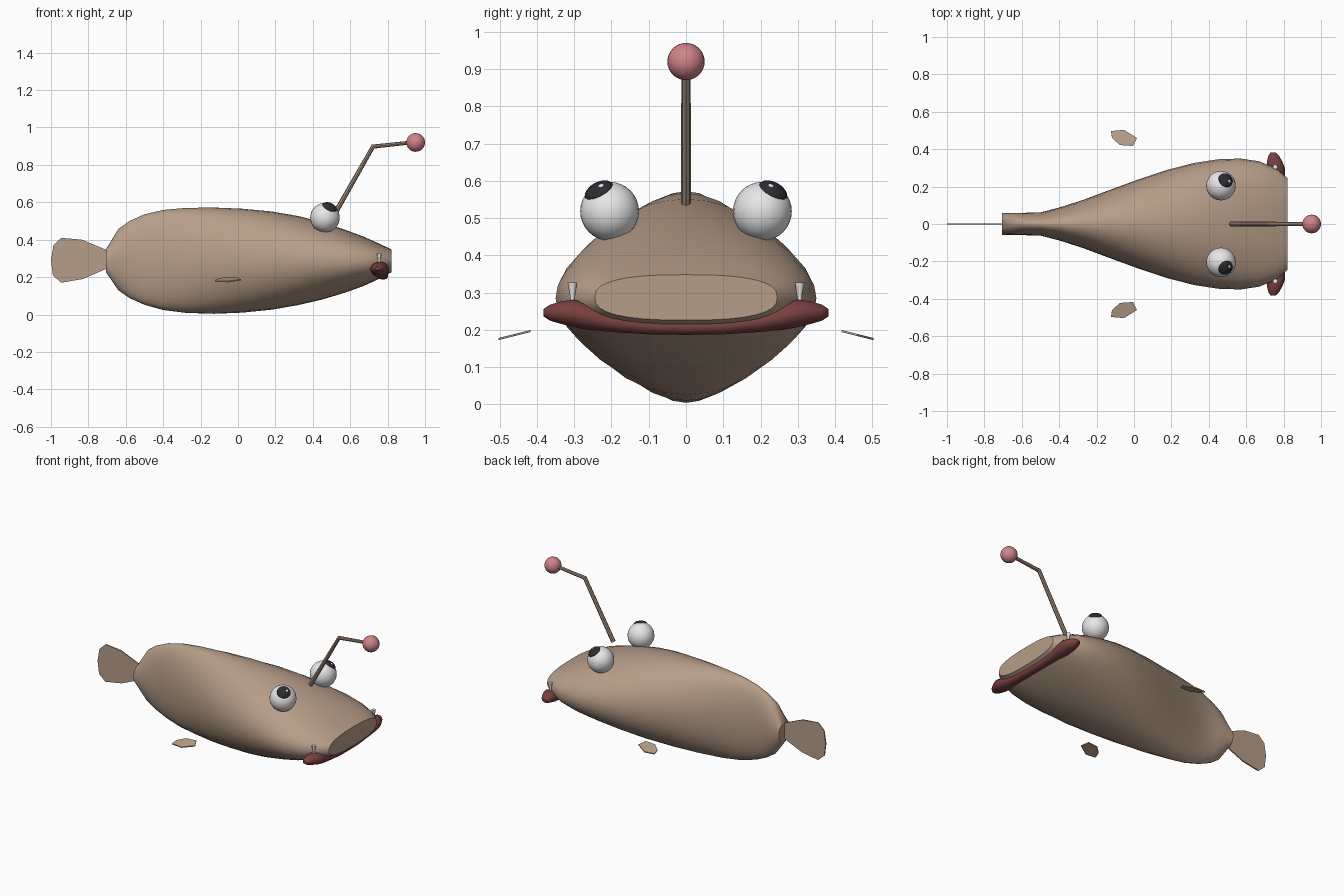
import bpy, bmesh, math
from mathutils import Vector

cube = bpy.data.objects.get("Cube")
if cube:
    bpy.data.objects.remove(cube, do_unlink=True)


def material(name, rgb):
    m = bpy.data.materials.new(name)
    m.use_nodes = True
    m.diffuse_color = (*rgb, 1)
    bsdf = next(n for n in m.node_tree.nodes if n.type == 'BSDF_PRINCIPLED')
    bsdf.inputs["Base Color"].default_value = (*rgb, 1)
    return m


TAN = material("tan skin", (0.47, 0.34, 0.25))
BROWN = material("brown rod", (0.36, 0.265, 0.20))
RED = material("dark red lip", (0.19, 0.052, 0.052))
PINK = material("pink lure", (0.62, 0.23, 0.25))
WHITE = material("white", (0.80, 0.80, 0.80))
BLACK = material("black pupil", (0.025, 0.025, 0.032))


def finish(name, bm, mat, smooth=None):
    bmesh.ops.recalc_face_normals(bm, faces=bm.faces)
    me = bpy.data.meshes.new(name)
    bm.to_mesh(me)
    bm.free()
    me.materials.append(mat)
    ob = bpy.data.objects.new(name, me)
    bpy.context.collection.objects.link(ob)
    if smooth:
        bpy.ops.object.select_all(action='DESELECT')
        ob.select_set(True)
        bpy.context.view_layer.objects.active = ob
        bpy.ops.object.shade_smooth_by_angle(angle=math.radians(smooth))
    return ob


def loft(name, rings, mat, smooth=None):
    """Skin a list of equal-length point rings and cap both ends."""
    bm = bmesh.new()
    loops = [[bm.verts.new(p) for p in ring] for ring in rings]
    n = len(loops[0])
    for a, b in zip(loops, loops[1:]):
        for i in range(n):
            j = (i + 1) % n
            bm.faces.new((a[i], a[j], b[j], b[i]))
    bm.faces.new(loops[0])
    bm.faces.new(loops[-1])
    return finish(name, bm, mat, smooth)


def plate(name, points, offset, mat):
    """Thin flat fin: the outline is extruded by the offset vector."""
    off = Vector(offset)
    return loft(name, [[Vector(p) - off / 2 for p in points],
                       [Vector(p) + off / 2 for p in points]], mat)


def ball(name, center, radius, mat, squash=None, axis=(0, 0, 1)):
    """Sphere, optionally flattened along an axis."""
    bm = bmesh.new()
    bmesh.ops.create_uvsphere(bm, u_segments=24, v_segments=16, radius=radius)
    if squash:
        bmesh.ops.scale(bm, vec=(1, 1, squash), verts=bm.verts)
    rot = Vector((0, 0, 1)).rotation_difference(Vector(axis))
    for v in bm.verts:
        v.co = rot @ v.co + Vector(center)
    return finish(name, bm, mat, 60)


def superellipse(n, hw, hz, power):
    pts = []
    for i in range(n):
        t = 2 * math.pi * i / n
        c, s = math.cos(t), math.sin(t)
        pts.append((hw * math.copysign(abs(c) ** (2 / power), c),
                    hz * math.copysign(abs(s) ** (2 / power), s)))
    return pts


# Body: stations of x, half width, bottom z, top z, roundness power
stations = [
    (-0.705, 0.060, 0.225, 0.350, 2), (-0.64, 0.060, 0.130, 0.457, 2),
    (-0.58, 0.060, 0.088, 0.500, 2), (-0.50, 0.062, 0.052, 0.536, 2),
    (-0.40, 0.088, 0.024, 0.559, 2), (-0.28, 0.126, 0.009, 0.570, 2),
    (-0.13, 0.182, 0.004, 0.572, 2), (0.02, 0.237, 0.010, 0.566, 2),
    (0.18, 0.290, 0.026, 0.551, 2), (0.32, 0.326, 0.050, 0.527, 2),
    (0.45, 0.346, 0.080, 0.494, 2), (0.57, 0.350, 0.116, 0.454, 2.1),
    (0.67, 0.335, 0.152, 0.417, 2.2), (0.76, 0.298, 0.193, 0.377, 2.4),
    (0.82, 0.245, 0.226, 0.348, 2.6)]
loft("body", [[(x, y, (lo + hi) / 2 + z)
               for y, z in superellipse(32, hw, (hi - lo) / 2, p)]
              for x, hw, lo, hi, p in stations], TAN, 40)

# Tail fin
tail = [(-0.69, 0.34), (-0.835, 0.40), (-0.945, 0.41), (-0.987, 0.37), (-1.0, 0.29),
        (-0.99, 0.21), (-0.945, 0.17), (-0.83, 0.19), (-0.69, 0.25)]
plate("tail_fin", [(x, 0, z) for x, z in tail], (0, 0.008, 0), TAN)

# Lower lip: tapered bar, mirrored about the middle; y, x, z, radius
half_lip = [(0.0, 0.775, 0.207, 0.021), (0.10, 0.774, 0.209, 0.022),
            (0.20, 0.768, 0.220, 0.026), (0.26, 0.76, 0.235, 0.036),
            (0.30, 0.757, 0.244, 0.038), (0.335, 0.752, 0.246, 0.031),
            (0.365, 0.747, 0.246, 0.022), (0.383, 0.745, 0.246, 0.010)]
lip = [(-y, x, z, r) for y, x, z, r in reversed(half_lip[1:])] + half_lip
loft("lower_lip", [[(x + a, y, z + b) for a, b in superellipse(14, r * 1.3, r, 2)]
                   for y, x, z, r in lip], RED, 50)

# Paired parts
fin = [(-0.123, 0.497), (-0.053, 0.503), (0.016, 0.46),
       (-0.005, 0.417), (-0.075, 0.422), (-0.118, 0.46)]
for side, s in (("left", 1), ("right", -1)):
    plate(side + "_side_fin", [(x, s * y, 0.186 - 0.25 * (y - 0.46)) for x, y in fin],
          (0, 0, 0.006), TAN)

    # Tooth, widening upward
    loft(side + "_tooth", [[(0.755 + a, s * 0.305 + b, z)
                            for a, b in superellipse(8, r, r, 2)]
                           for z, r in ((0.27, 0.006), (0.295, 0.007), (0.327, 0.013))],
         WHITE, 50)

    # Eye with pupil and glint
    center = Vector((0.465, s * 0.205, 0.518))
    look = Vector((0.36, s * 0.42, 0.80)).normalized()
    ball(side + "_eye", center, 0.079, WHITE)
    ball(side + "_pupil", center + look * 0.066, 0.041, BLACK, 0.50, look)
    glint = Vector((0.52, s * 0.27, 0.80)).normalized()
    ball(side + "_glint", center + glint * 0.084, 0.008, WHITE, 0.5, glint)

# Lure rod: bent octagonal stalk in the middle plane
path = [Vector((0.518, 0, 0.54)), Vector((0.722, 0, 0.898)), Vector((0.92, 0, 0.919))]
dirs = [(path[1] - path[0]).normalized(), (path[2] - path[1]).normalized()]
dirs.insert(1, (dirs[0] + dirs[1]).normalized())
rings = []
for p, d, r in zip(path, dirs, (0.0135, 0.0125, 0.010)):
    up = Vector((-d.z, 0, d.x))
    rings.append([p + up * a + Vector((0, b, 0)) for a, b in superellipse(8, r, r, 2)])
loft("lure_rod", rings, BROWN, 30)
ball("lure_ball", (0.95, 0, 0.92), 0.05, PINK)
